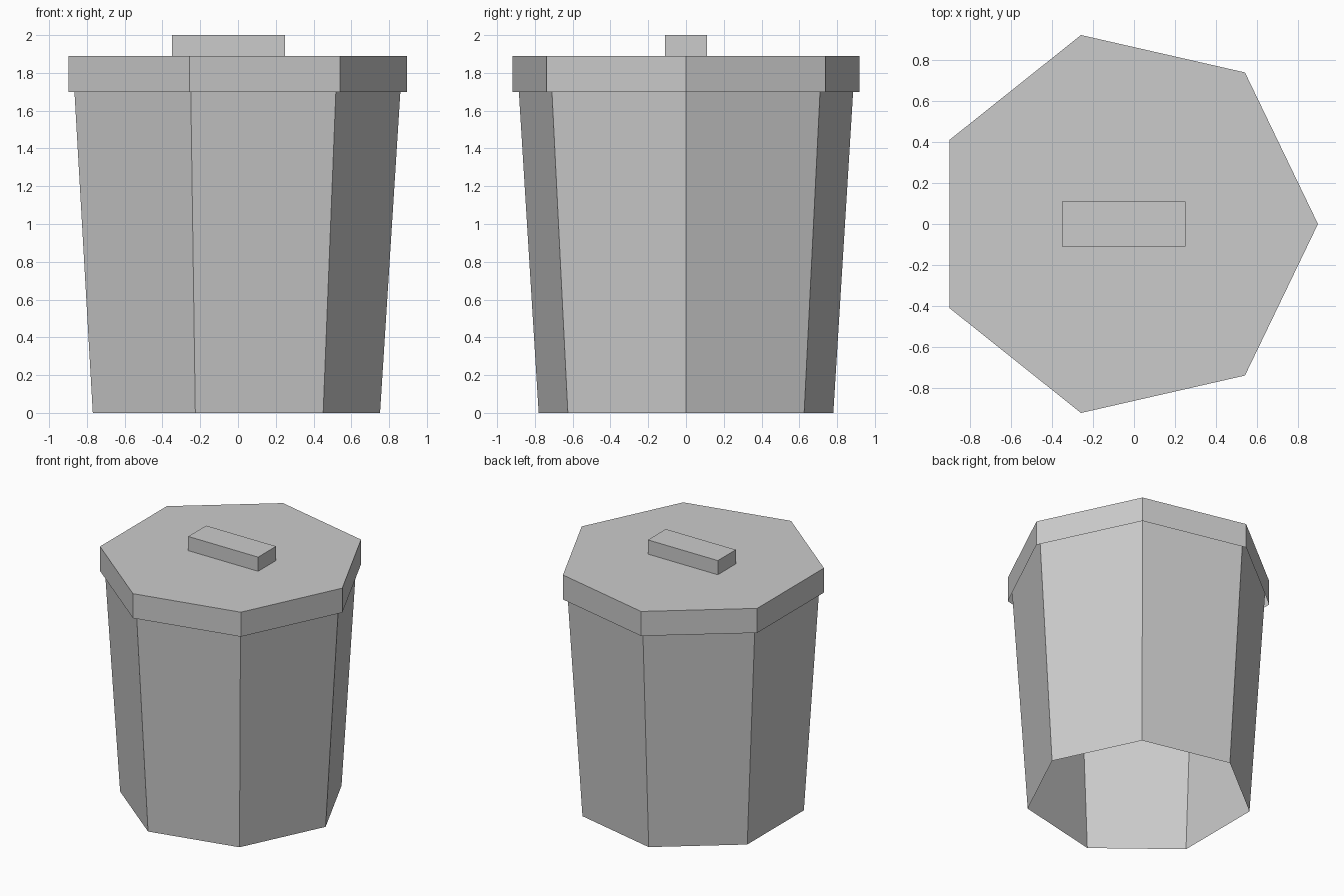
import bpy
import bmesh
import math

if "Cube" in bpy.data.objects:
    bpy.data.objects.remove(bpy.data.objects["Cube"])

grey = bpy.data.materials.new("grey metal")
grey.diffuse_color = (0.6, 0.6, 0.6, 1.0)
grey.use_nodes = True
grey.node_tree.nodes["Principled BSDF"].inputs["Base Color"].default_value = grey.diffuse_color

SIDES = 7
CENTRE_X = -0.048  # puts the seven-sided outline centred on x = 0


def finish(name, bm):
    mesh = bpy.data.meshes.new(name)
    bm.to_mesh(mesh)
    bm.free()
    mesh.materials.append(grey)
    obj = bpy.data.objects.new(name, mesh)
    bpy.context.collection.objects.link(obj)
    return obj


def heptagon_shell(name, rings, cap_top):
    """Flat-faced seven-sided shell through (radius, z) rings, open below."""
    bm = bmesh.new()
    loops = []
    for radius, z in rings:
        angles = [2 * math.pi * i / SIDES for i in range(SIDES)]
        loops.append([bm.verts.new((CENTRE_X + radius * math.cos(a),
                                    radius * math.sin(a), z)) for a in angles])
    for low, high in zip(loops, loops[1:]):
        for i in range(SIDES):
            j = (i + 1) % SIDES
            bm.faces.new((low[i], low[j], high[j], high[i]))
    if cap_top:
        bm.faces.new(loops[-1])
    return finish(name, bm)


# Tapered bin body, open at the bottom, its rim tucked inside the lid
heptagon_shell("bin_body", [(0.80, 0.0), (0.914, 1.80)], False)

# Lid: straight skirt with a flat top
heptagon_shell("lid", [(0.943, 1.70), (0.943, 1.89)], True)

# Handle: block on top of the lid
bm = bmesh.new()
bmesh.ops.create_cube(bm, size=1.0)
bmesh.ops.scale(bm, vec=(0.60, 0.22, 0.11), verts=bm.verts)
bmesh.ops.translate(bm, vec=(-0.05, 0.0, 1.945), verts=bm.verts)
finish("lid_handle", bm)
